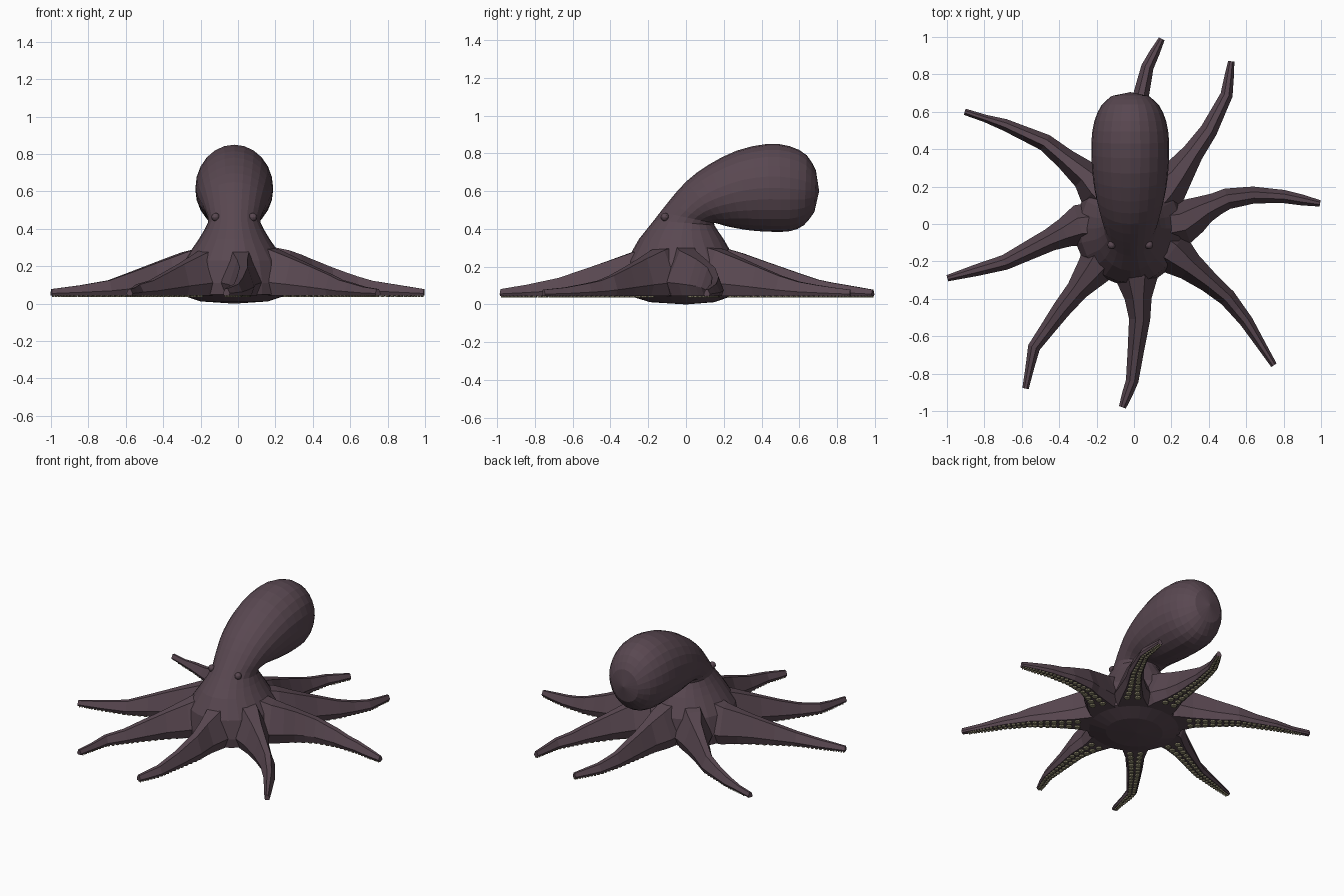
import bpy, bmesh, math
from mathutils import Vector

if "Cube" in bpy.data.objects:
    bpy.data.objects.remove(bpy.data.objects["Cube"])

CX = -0.02  # the body sits slightly off centre


def material(name, rgb):
    m = bpy.data.materials.new(name)
    m.diffuse_color = (*rgb, 1)
    m.use_nodes = True
    m.node_tree.nodes["Principled BSDF"].inputs["Base Color"].default_value = m.diffuse_color
    return m


SKIN = material("mauve skin", (0.100, 0.064, 0.082))
SUCKER = material("olive sucker", (0.29, 0.265, 0.165))


def finish(bm, name, mat):
    bmesh.ops.recalc_face_normals(bm, faces=bm.faces)
    me = bpy.data.meshes.new(name)
    bm.to_mesh(me)
    bm.free()
    me.materials.append(mat)
    ob = bpy.data.objects.new(name, me)
    bpy.context.collection.objects.link(ob)
    return ob


def loft(name, rings, mat, poles=None):
    """Bridge rings of points; close the ends with poles or flat caps."""
    bm = bmesh.new()
    vr = [[bm.verts.new(p) for p in r] for r in rings]
    n = len(vr[0])
    for a, b in zip(vr, vr[1:]):
        for i in range(n):
            j = (i + 1) % n
            bm.faces.new((a[i], a[j], b[j], b[i]))
    for k, ring in enumerate((vr[0], vr[-1])):
        if poles:
            p = bm.verts.new(poles[k])
            for i in range(n):
                bm.faces.new((ring[i], ring[(i + 1) % n], p))
        else:
            bm.faces.new(ring)
    return finish(bm, name, mat)


def lerp_table(table, t):
    if t <= table[0][0]:
        return table[0][1]
    for (a, va), (b, vb) in zip(table, table[1:]):
        if t <= b:
            return va + (vb - va) * (t - a) / (b - a)
    return table[-1][1]


def refine(pts, steps, curved=True):
    """Resample a list of points along a smooth or straight path."""
    p = [Vector(q) for q in pts]
    p = [2 * p[0] - p[1]] + p + [2 * p[-1] - p[-2]]
    out = []
    for a, b, c, d in zip(p, p[1:], p[2:], p[3:]):
        for s in range(steps):
            t = s / steps
            if curved:
                out.append(.5 * (2 * b + (c - a) * t + (2 * a - 5 * b + 4 * c - d) * t * t
                                 + (3 * b - a - 3 * c + d) * t ** 3))
            else:
                out.append(b.lerp(c, t))
    return out + [p[-2]]


# Body: each ring spans a front/top point and a back/under point, plus half width
BASE = [(-.19, .012, .15, .012, .18), (-.315, .05, .26, .05, .295),
        (-.325, .11, .27, .11, .30), (-.315, .23, .265, .23, .268),
        (-.25, .345, .20, .345, .19)]
HEAD = [(-.25, .345, .20, .345, .19), (-.17, .445, .15, .42, .141),
        (-.10, .535, .16, .43, .150), (0, .65, .20, .418, .172),
        (.12, .74, .26, .405, .192), (.27, .815, .34, .392, .205),
        (.43, .85, .45, .385, .208), (.55, .838, .55, .388, .192),
        (.64, .79, .625, .42, .155), (.688, .71, .68, .49, .10)]
N = 24
rings = []
for ya, za, yb, zb, w in BASE[:-1] + refine(HEAD, 2):
    ring = []
    for i in range(N):
        t = math.tau * i / N
        k = (1 - math.cos(t)) / 2
        ring.append((CX + w * math.sin(t), ya + (yb - ya) * k, za + (zb - za) * k))
    rings.append(ring)
loft("body", rings, SKIN, ((CX, 0, 0), (CX, .705, .6)))

# Eyes: small bumps at the neck
for side, label in ((-1, "left"), (1, "right")):
    bm = bmesh.new()
    bmesh.ops.create_uvsphere(bm, u_segments=12, v_segments=8, radius=.022)
    bmesh.ops.translate(bm, verts=bm.verts, vec=(CX + side * .1, -.112, .463))
    finish(bm, label + "_eye", SKIN)

# Arms: plan paths from the skirt to the tip
ARMS = {
    "back": [(-.01, .14), (0, .3), (.015, .5), (.04, .7), (.072, .84), (.148, .99)],
    "back_right": [(.10, .11), (.23, .26), (.4, .5), (.495, .69), (.52, .87)],
    "right": [(.14, -.01), (.26, .01), (.38, .08), (.5, .135), (.64, .155), (.8, .147),
              (.995, .11)],
    "front_right": [(.10, -.08), (.2, -.15), (.4, -.31), (.5, -.395), (.6, -.52),
                    (.748, -.755)],
    "front": [(0, -.14), (.015, -.29), (.03, -.51), (-.01, -.84), (-.062, -.98)],
    "front_left": [(-.12, -.12), (-.22, -.25), (-.39, -.46), (-.535, -.66), (-.58, -.88)],
    "left": [(-.16, 0), (-.29, -.01), (-.45, -.085), (-.69, -.205), (-.998, -.29)],
    "back_left": [(-.13, .13), (-.26, .26), (-.475, .435), (-.69, .53), (-.905, .6)],
}
TOP = [(.15, .31), (.26, .285), (.4, .235), (.5, .20), (.6, .165), (.72, .125), (1, .078)]
HALF = [(.15, .125), (.28, .118), (.36, .082), (.44, .062), (.7, .042), (.9, .03), (1, .017)]
BOTTOM = .045


def side_vectors(path):
    out = []
    for i in range(len(path)):
        d = path[min(i + 1, len(path) - 1)] - path[max(i - 1, 0)]
        out.append(Vector((-d.y, d.x)).normalized())
    return out


# Cross-section: (share of half width, share of height)
SECTION = [(-.75, 0), (-1, .3), (-.38, 1), (.38, 1), (1, .3), (.75, 0)]

for name, pts in ARMS.items():
    path = refine(pts, 2, False)
    rings = []
    for p, s in zip(path, side_vectors(path)):
        r = min(p.length, 1)
        w, h = lerp_table(HALF, r), lerp_table(TOP, r) - BOTTOM
        rings.append([(p.x + s.x * w * u, p.y + s.y * w * u, BOTTOM + h * v)
                      for u, v in SECTION])
    loft(name + "_arm", rings, SKIN)

    # Suckers: two rows of low discs shrinking toward the tip
    bm = bmesh.new()
    path = refine(pts, 60, False)
    travelled, last = 0, None
    for p, s in zip(path, side_vectors(path)):
        r = p.length
        if r < .3 or r > 1.03:
            last = p
            continue
        travelled += (p - last).length
        last = p
        w = lerp_table(HALF, r)
        size = min(.32 * w, .021)
        if travelled < size * 2.3:
            continue
        travelled = 0
        for side in (-1, 1):
            c = p + s * side * w * .37
            res = bmesh.ops.create_cone(bm, cap_ends=True, segments=8,
                                        radius1=size * .85, radius2=size, depth=.012)
            bmesh.ops.translate(bm, verts=res["verts"], vec=(c.x, c.y, BOTTOM - .003))
    finish(bm, name + "_arm_suckers", SUCKER)
